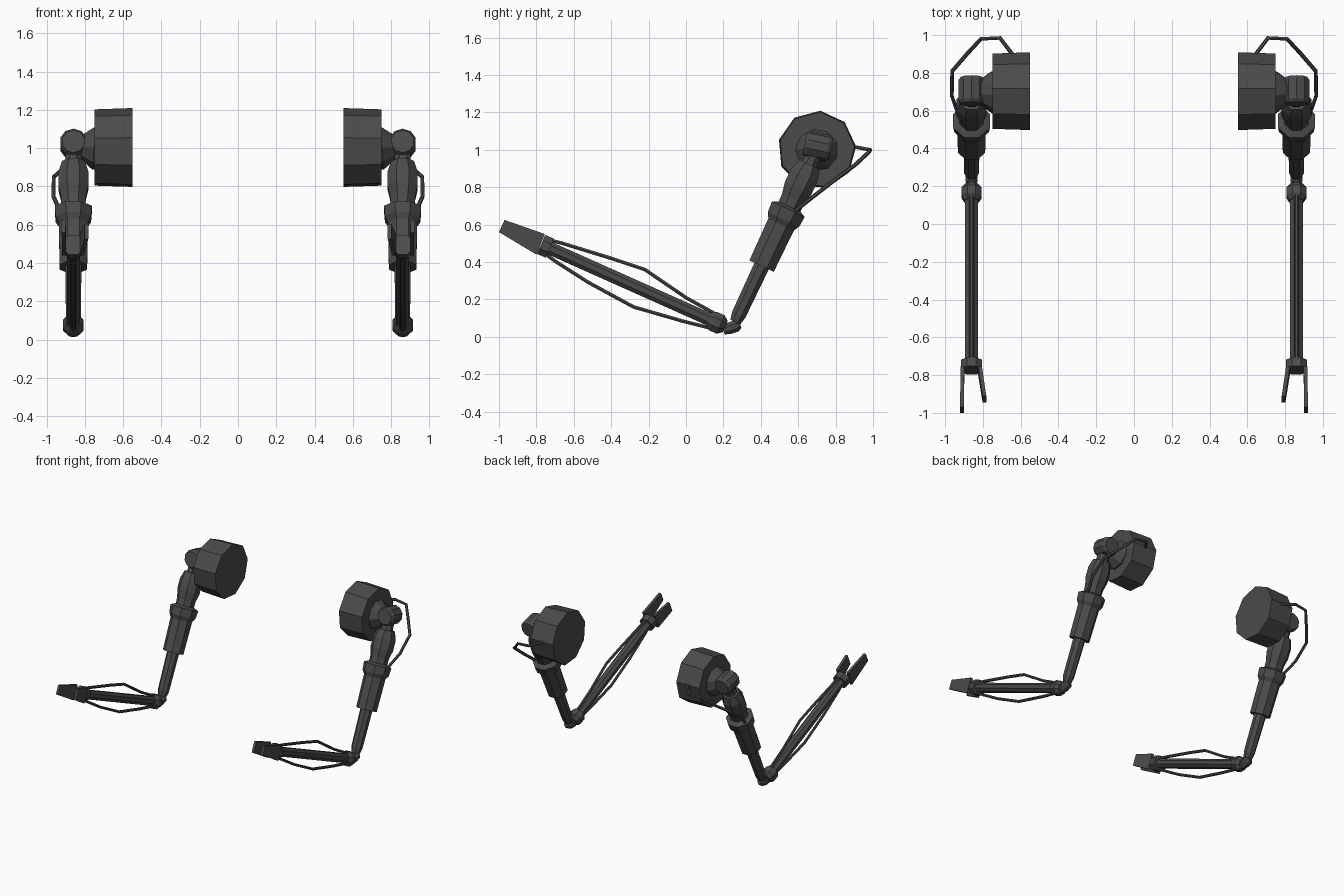
import bpy, bmesh, math
from mathutils import Vector

if "Cube" in bpy.data.objects:
    bpy.data.objects.remove(bpy.data.objects["Cube"])

CX = 0.86                       # x of the arm's centre plane
DARK = bpy.data.materials.new("dark_metal")
DARK.diffuse_color = (0.07, 0.07, 0.07, 1)
DARK.use_nodes = True
DARK.node_tree.nodes["Principled BSDF"].inputs["Base Color"].default_value = DARK.diffuse_color


def finish(name, bm):
    """Turn bm into a flat shaded object mirrored to the other side."""
    bmesh.ops.recalc_face_normals(bm, faces=bm.faces)
    me = bpy.data.meshes.new(name)
    bm.to_mesh(me)
    bm.free()
    me.materials.append(DARK)
    ob = bpy.data.objects.new(name, me)
    bpy.context.collection.objects.link(ob)
    mod = ob.modifiers.new("other_side", 'MIRROR')
    mod.use_mirror_merge = False
    return ob


def skin(name, stations, n, turn=0.0):
    """Loft n-sided rings; stations are (centre, radius, axis)."""
    bm = bmesh.new()
    rings, u = [], None
    for p, r, t in stations:
        t = t.normalized()
        if u is None:
            u = Vector((0, 1, 0)) if abs(t.x) > 0.9 else Vector((1, 0, 0))
        u = (u - t * u.dot(t)).normalized()
        v = t.cross(u)
        angs = [turn + 2 * math.pi * k / n for k in range(n)]
        rings.append([bm.verts.new(p + r * (math.cos(a) * u + math.sin(a) * v)) for a in angs])
    for a, b in zip(rings, rings[1:]):
        for k in range(n):
            j = (k + 1) % n
            bm.faces.new((a[k], a[j], b[j], b[k]))
    bm.faces.new(rings[0][::-1])
    bm.faces.new(rings[-1])
    return finish(name, bm)


def turned(name, a, b, profile, n=8, turn=None):
    """Lathe-like part on the line a-b; profile is (fraction, radius)."""
    a, b = Vector(a), Vector(b)
    turn = math.pi / n if turn is None else turn
    return skin(name, [(a.lerp(b, f), r, b - a) for f, r in profile], n, turn)


def cable(name, pts, r=0.011):
    pts = [Vector(p) for p in pts]
    last = len(pts) - 1
    st = [(p, r, pts[min(i + 1, last)] - pts[max(i - 1, 0)]) for i, p in enumerate(pts)]
    return skin(name, st, 6)


# shoulder drum and its hub
turned("shoulder_drum", (0.55, 0.70, 1.0), (0.75, 0.70, 1.0),
       [(0, 0.21), (1, 0.203)], 9, math.radians(5))
turned("shoulder_hub", (0.74, 0.70, 1.0), (0.86, 0.70, 1.01),
       [(0, 0.115), (0.1, 0.115), (0.65, 0.065), (1, 0.055)], 9)
turned("shoulder_pivot", (CX, 0.635, 1.035), (CX, 0.775, 1.005),
       [(0, 0.06), (0.12, 0.072), (0.88, 0.072), (1, 0.06)], 10)

# upper arm, all on one slanted axis
elbow = Vector((CX, 0.25, 0.05))
top = Vector((CX, 0.71, 1.03))
turned("arm_neck", elbow, top, [(0.84, 0.06), (0.9, 0.045), (1, 0.045)])
turned("upper_arm_housing", elbow, top,
       [(0.62, 0.068), (0.70, 0.07), (0.76, 0.085), (0.83, 0.085), (0.89, 0.065)])
turned("upper_arm_collar", elbow, top,
       [(0.56, 0.08), (0.59, 0.1), (0.645, 0.105), (0.66, 0.07)])
turned("upper_arm_sleeve", elbow, top, [(0.335, 0.078), (0.58, 0.082)])
turned("upper_arm_rod", elbow, top, [(0.03, 0.032), (0.07, 0.042), (0.36, 0.046)])
turned("elbow_joint", (CX, 0.29, 0.065), (CX, 0.20, 0.035),
       [(0, 0.02), (0.2, 0.034), (0.65, 0.034), (1, 0.025)])

# forearm rod with a knob at the elbow and a flange at the wrist
near = Vector((CX, 0.21, 0.055))
wrist = Vector((CX, -0.775, 0.495))
turned("forearm_rod", near, wrist, [(0.02, 0.037), (0.98, 0.037)])
turned("forearm_knob", near, wrist,
       [(0, 0.035), (0.025, 0.058), (0.065, 0.058), (0.09, 0.042)])
turned("wrist_flange", near, wrist, [(0.952, 0.06), (1, 0.06)])


# two tapered gripper fingers, the inner one shorter and leaning in
def finger(name, x0, x1, reach, thick=0.02):
    bm = bmesh.new()
    base = [(-0.755, 0.55), (-0.80, 0.44)]
    tip = [(-0.97, 0.625), (-1.0, 0.56)]
    ends = [tuple(p + (q - p) * reach for p, q in zip(b, t)) for b, t in zip(base, tip)]
    rings = []
    for x, pair in ((x0, base), (x1, ends)):
        (ya, za), (yb, zb) = pair
        h = thick / 2
        rings.append([bm.verts.new(c) for c in ((x - h, ya, za), (x + h, ya, za),
                                                (x + h, yb, zb), (x - h, yb, zb))])
    for k in range(4):
        j = (k + 1) % 4
        bm.faces.new((rings[0][k], rings[0][j], rings[1][j], rings[1][k]))
    bm.faces.new(rings[0])
    bm.faces.new(rings[1])
    return finish(name, bm)


finger("outer_finger", 0.908, 0.911, 1.0)
finger("inner_finger", 0.815, 0.792, 0.72)

# loose cables
cable("forearm_upper_cable", [(CX, y, z) for y, z in
      ((-0.74, 0.52), (-0.66, 0.50), (-0.40, 0.42), (-0.22, 0.36), (0.0, 0.21), (0.18, 0.11))])
cable("forearm_lower_cable", [(CX, y, z) for y, z in
      ((-0.76, 0.45), (-0.70, 0.405), (-0.52, 0.29), (-0.28, 0.16), (-0.02, 0.085), (0.16, 0.04))])
cable("shoulder_cable", [(0.63, 0.88, 1.02), (0.71, 0.985, 1.0), (0.81, 0.98, 0.99),
                         (0.88, 0.905, 0.92), (0.962, 0.81, 0.85), (0.965, 0.68, 0.75),
                         (0.93, 0.58, 0.67)])
